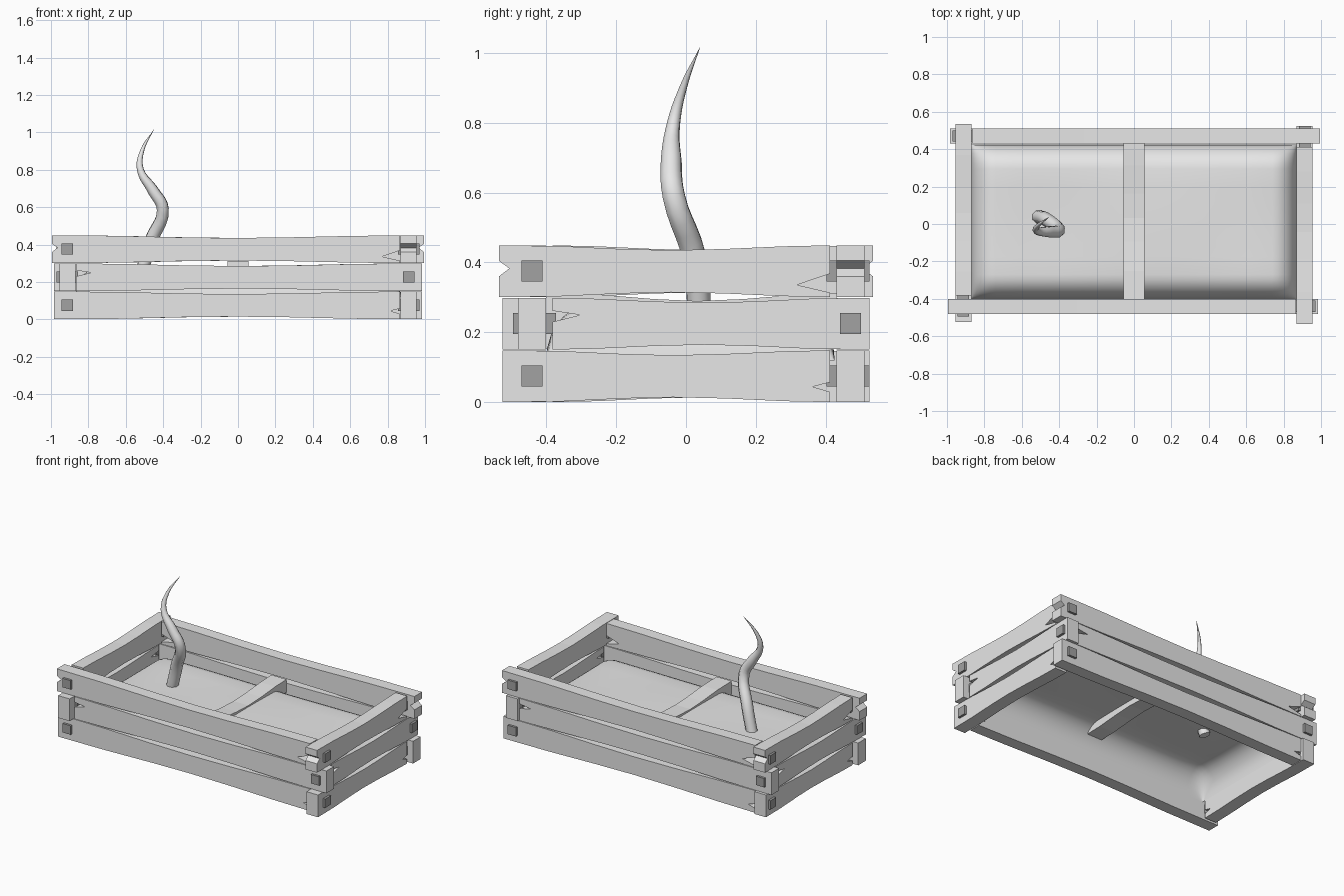
import bpy, bmesh, math
from mathutils import Vector

if "Cube" in bpy.data.objects:
    bpy.data.objects.remove(bpy.data.objects["Cube"])


def material(name, v):
    m = bpy.data.materials.new(name)
    m.diffuse_color = (v, v, v, 1)
    m.use_nodes = True
    m.node_tree.nodes["Principled BSDF"].inputs["Base Color"].default_value = m.diffuse_color
    return m


WOOD = material("pale grey", 0.8)
PEG = material("dark grey", 0.36)


def add(name, bm, mat, smooth=False):
    bmesh.ops.recalc_face_normals(bm, faces=bm.faces[:])
    me = bpy.data.meshes.new(name)
    bm.to_mesh(me)
    bm.free()
    for p in me.polygons:
        p.use_smooth = smooth
    me.materials.append(mat)
    ob = bpy.data.objects.new(name, me)
    bpy.context.collection.objects.link(ob)
    return ob


def prism(name, outline, w0, w1, side, mirror, mat):
    """Extrude a (length, height) outline across w0..w1, turned to face one side."""
    a = side * math.pi / 2
    d = Vector((math.cos(a), math.sin(a), 0)) * mirror
    n = Vector((math.sin(a), -math.cos(a), 0))
    bm = bmesh.new()
    rings = [[bm.verts.new(d * u + n * w + Vector((0, 0, z))) for u, z in outline]
             for w in (w0, w1)]
    bm.faces.new(rings[0])
    bm.faces.new(rings[1])
    k = len(outline)
    for i in range(k):
        j = (i + 1) % k
        bm.faces.new((rings[0][i], rings[0][j], rings[1][j], rings[1][i]))
    return add(name, bm, mat)


def waisted(u0, u1, z, h, dip):
    """Upper and lower edges of a board that narrows towards its middle."""
    steps = [(0, 0), (0.18, 0.15), (0.37, 0.75), (0.52, 1), (0.68, 0.75), (0.86, 0.2), (1, 0)]
    low = [(u0 + (u1 - u0) * t, z + dip * k) for t, k in steps]
    high = [(u, z + h - (y - z)) for u, y in reversed(low)]
    return low, high


# crate walls: three courses of interlocking boards, middle course mirrored
INNER = (0.40, 0.87, 0.43, 0.87)      # front, right, back, left
OUTER = (0.48, 0.955, 0.51, 0.955)
SIDES = ("front", "right", "back", "left")
CRACKS = ((0.05, 0.03, 0.058, 0.045), (0.08, 0.08, 0.112, 0.1), (0.095, 0.014, 0.068, 0.036))
for course in range(3):
    z = course * 0.15
    mirror = -1 if course == 1 else 1
    depth, c0, c1, ct = CRACKS[course]
    for side, label in enumerate(SIDES):
        # neighbour that the plain end of the board meets
        nb = (side + mirror) % 4
        long_side = side % 2 == 0
        tip = (0.985 if long_side else 0.525) + (0.01 if course == 2 else 0)
        butt = INNER[nb] - (0.005 if long_side else 0.018)
        low, high = waisted(-tip, butt, z + 0.001, 0.148, 0.014)
        crack = [(butt, z + c0), (butt - depth, z + ct), (butt, z + c1)]
        notch = []
        if course == 2:               # split in the projecting end
            notch = [(-tip, z + 0.105), (-tip + 0.03, z + 0.083), (-tip, z + 0.06)]
        prism(f"{label}_board_{course + 1}", low + crack + high + notch,
              INNER[side], OUTER[side], side, mirror, WOOD)
        # square peg through the neighbouring board
        mid = (INNER[side] + OUTER[side]) / 2
        p0, p1 = butt - 0.01, OUTER[nb] + 0.015
        prism(f"{label}_peg_{course + 1}",
              [(p0, z + 0.046), (p1, z + 0.046), (p1, z + 0.105), (p0, z + 0.105)],
              mid - 0.03, mid + 0.03, side, mirror, PEG)

# cross beam over the middle
low, high = waisted(-0.40, 0.43, 0.225, 0.087, 0.022)
prism("cross_beam", low + high, -0.055, 0.055, 1, 1, WOOD)

# soil bed: flat top that rolls down at the edges
bm = bmesh.new()
X0, X1, Y0, Y1, ROLL = -0.87, 0.87, -0.40, 0.425, 0.13


def spaced(a, b, inner):
    edge = [ROLL * (1 - math.cos(i / 7 * math.pi / 2)) for i in range(8)]
    flat = [a + ROLL + (b - a - 2 * ROLL) * i / inner for i in range(1, inner)]
    return [a + e for e in edge] + flat + [b - e for e in reversed(edge)]


def fall(t):
    t = min(max(t / ROLL, 0), 1)
    return math.sqrt(max(0, 1 - (1 - t) ** 2))


xs, ys = spaced(X0, X1, 12), spaced(Y0, Y1, 6)
grid = []
for x in xs:
    row = []
    for y in ys:
        k = fall(min(x - X0, X1 - x)) * fall(min(y - Y0, Y1 - y))
        ripple = 0.004 * math.sin(5 * x + 1) * math.cos(6 * y)
        row.append(bm.verts.new((x, y, 0.12 + (0.158 + ripple) * k)))
    grid.append(row)
for i in range(len(xs) - 1):
    for j in range(len(ys) - 1):
        bm.faces.new((grid[i][j], grid[i + 1][j], grid[i + 1][j + 1], grid[i][j + 1]))
add("soil_bed", bm, WOOD, True)

# curling sprout: x, y, z, radius
path = [(-0.515, 0.04, 0.25, 0.036), (-0.465, 0.022, 0.42, 0.037),
        (-0.402, -0.035, 0.59, 0.034), (-0.455, -0.042, 0.69, 0.031),
        (-0.522, -0.035, 0.80, 0.019), (-0.513, -0.008, 0.90, 0.011),
        (-0.45, 0.04, 1.015, 0.0005)]
cu = bpy.data.curves.new("sprout", "CURVE")
cu.dimensions = "3D"
cu.bevel_depth = 1
cu.bevel_resolution = 2
cu.resolution_u = 5
cu.use_fill_caps = True
sp = cu.splines.new("BEZIER")
sp.bezier_points.add(len(path) - 1)
for p, (x, y, z, r) in zip(sp.bezier_points, path):
    p.co = (x, y, z)
    p.radius = r
    p.handle_left_type = p.handle_right_type = "AUTO"
cu.materials.append(WOOD)
sprout = bpy.data.objects.new("sprout", cu)
bpy.context.collection.objects.link(sprout)
bpy.context.view_layer.objects.active = sprout
sprout.select_set(True)
bpy.ops.object.convert(target="MESH")
bpy.ops.object.shade_smooth_by_angle(angle=math.radians(50))
